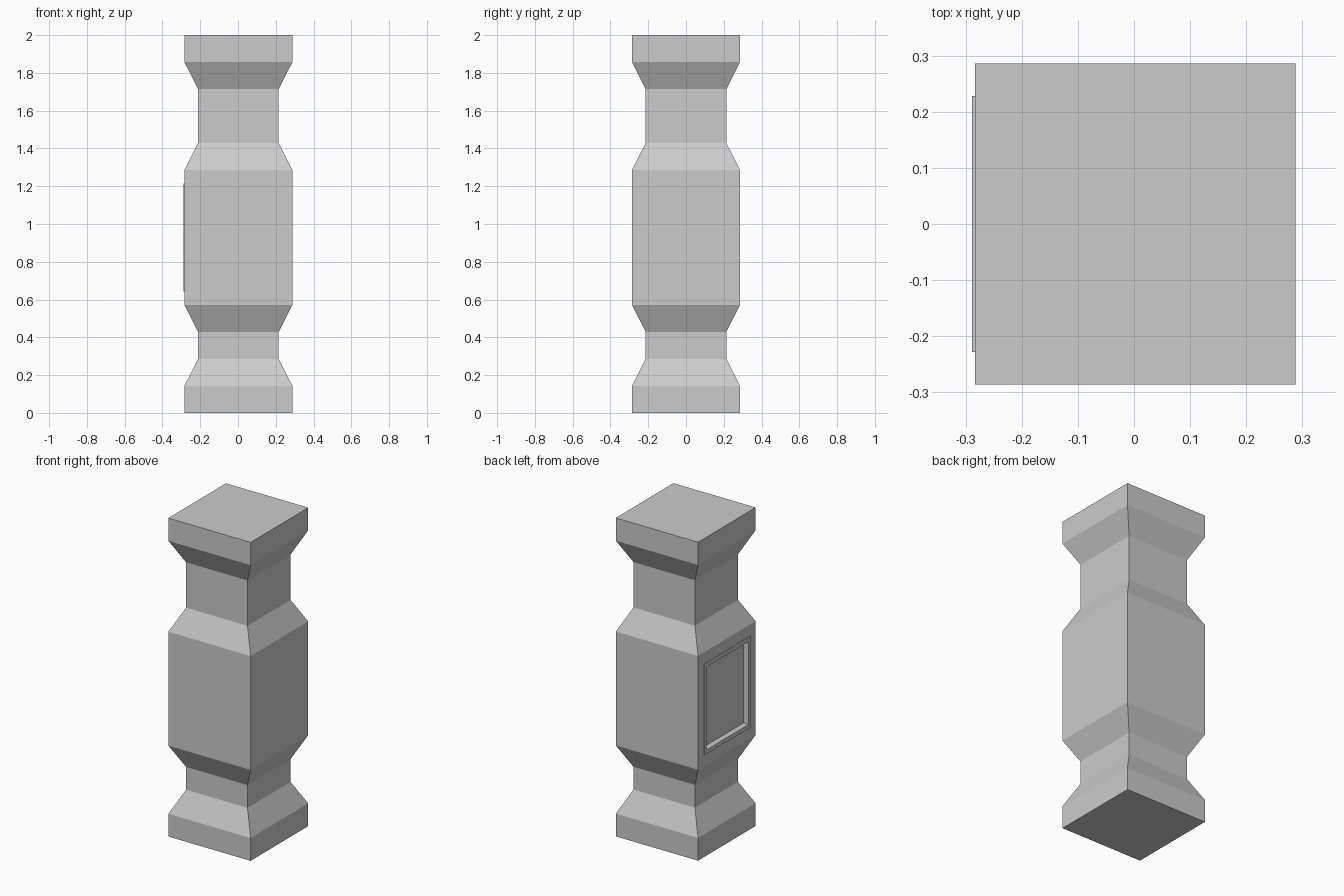
import bpy, bmesh
from mathutils import Vector

if "Cube" in bpy.data.objects:
    bpy.data.objects.remove(bpy.data.objects["Cube"])

# Square column profile: (height, half width)
W, N = 0.2857, 0.2135
PROFILE = [(0, W), (0.143, W), (0.286, N), (0.429, N), (0.571, W),
           (1.286, W), (1.429, N), (1.714, N), (1.857, W), (2, W)]
CX = 0.002   # the raised frame on the left side shifts the column slightly

bm = bmesh.new()
rings = [[bm.verts.new((CX + sx * h, sy * h, z))
          for sx, sy in ((-1, -1), (1, -1), (1, 1), (-1, 1))] for z, h in PROFILE]
bm.faces.new(rings[0][::-1])
bm.faces.new(rings[-1])
panel = None
for i, (a, b) in enumerate(zip(rings, rings[1:])):
    for k in range(4):
        j = (k + 1) % 4
        f = bm.faces.new((a[k], a[j], b[j], b[k]))
        if i == 4 and k == 3:
            panel = f          # left face of the middle block


def step(face, scale, dx):
    """Extrude a face, scale it about its centre and shift it along x."""
    face = bmesh.ops.extrude_discrete_faces(bm, faces=[face])["faces"][0]
    c = face.calc_center_median()
    for v in face.verts:
        v.co = c + (v.co - c) * scale + Vector((dx, 0, 0))
    return face


# Raised frame with a recessed panel
panel = step(panel, 0.8, 0)
panel = step(panel, 1, -0.005)
panel = step(panel, 0.91, 0)
panel = step(panel, 1, 0.035)

bmesh.ops.recalc_face_normals(bm, faces=bm.faces)
mesh = bpy.data.meshes.new("column")
bm.to_mesh(mesh)
bm.free()
bpy.context.collection.objects.link(bpy.data.objects.new("column", mesh))
